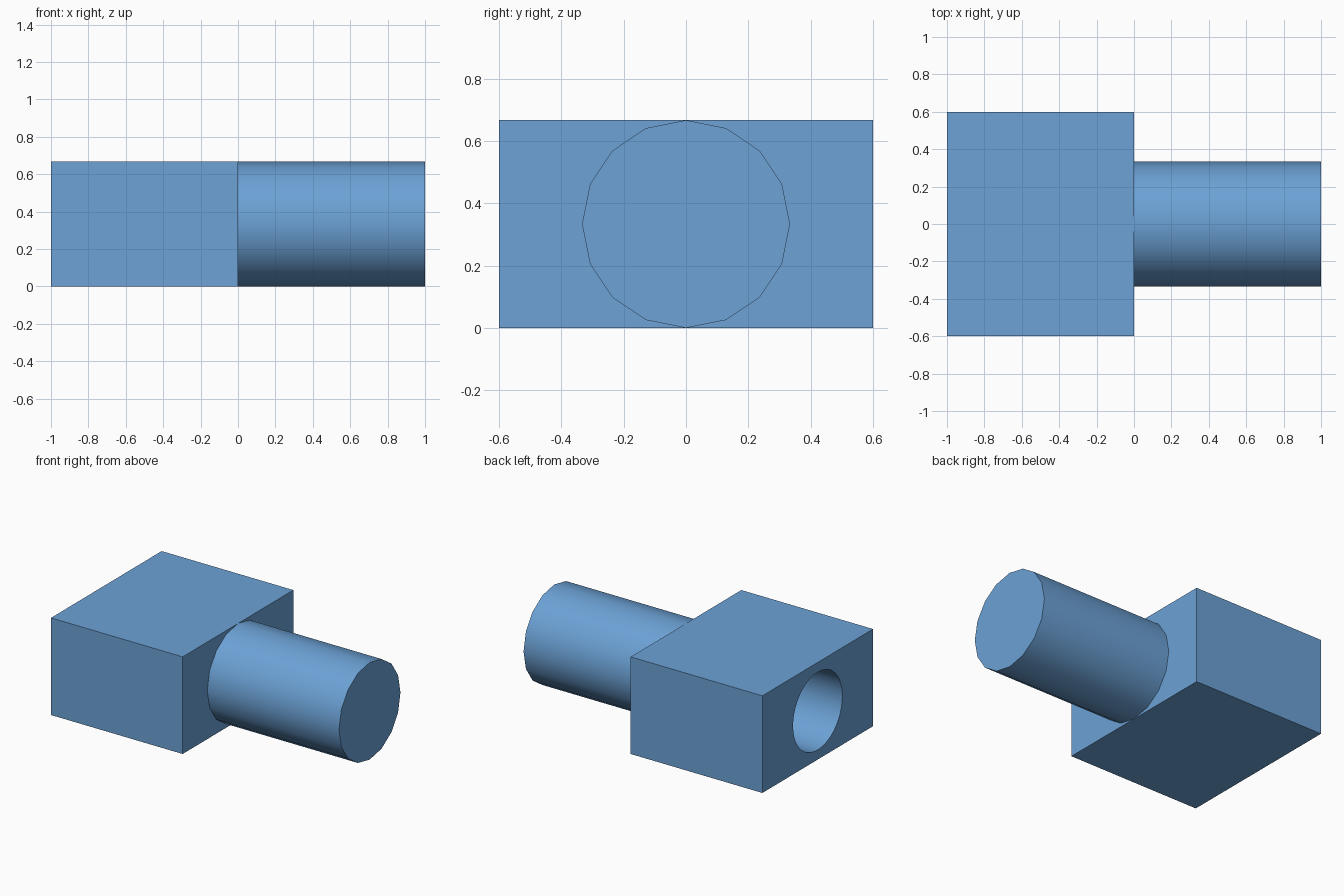
import bpy
import math

# Remove the default cube
default = bpy.data.objects.get("Cube")
if default:
    bpy.data.objects.remove(default, do_unlink=True)

RADIUS = 1 / 3       # peg radius, also half the block height
HOLE_RADIUS = 0.267

# The single colour
COLOUR = (0.15, 0.36, 0.67, 1)
blue = bpy.data.materials.new("soft_blue")
blue.use_nodes = True
blue.diffuse_color = COLOUR
for node in blue.node_tree.nodes:
    if node.type == 'BSDF_PRINCIPLED':
        node.inputs["Base Color"].default_value = COLOUR


def finish(obj, name):
    obj.name = name
    obj.data.name = name
    obj.data.materials.clear()
    obj.data.materials.append(blue)


def x_cylinder(name, radius, x0, x1, sides):
    """Cylinder lying along x, with a vertex at the very top."""
    bpy.ops.mesh.primitive_cylinder_add(
        vertices=sides, radius=radius, depth=x1 - x0,
        location=((x0 + x1) / 2, 0, RADIUS), rotation=(0, math.pi / 2, 0))
    obj = bpy.context.object
    finish(obj, name)
    return obj


def smooth(obj):
    bpy.ops.object.select_all(action='DESELECT')
    obj.select_set(True)
    bpy.context.view_layer.objects.active = obj
    bpy.ops.object.shade_smooth_by_angle(angle=math.radians(30))


# Solid round peg
peg = x_cylinder("peg", RADIUS, 0, 1, 16)
smooth(peg)

# Cutter for the socket, passing through the whole block
cutter = x_cylinder("socket_cutter", HOLE_RADIUS, -1.1, 0.1, 64)

# Block with the socket bored along x; the peg closes its inner end
bpy.ops.mesh.primitive_cube_add(size=1, location=(-0.5, 0, RADIUS))
block = bpy.context.object
block.scale = (1, 1.2, 2 * RADIUS)
bpy.ops.object.transform_apply(location=False, rotation=False, scale=True)
finish(block, "block")
bore = block.modifiers.new("socket", 'BOOLEAN')
bore.operation = 'DIFFERENCE'
bore.solver = 'EXACT'
bore.object = cutter
bpy.ops.object.modifier_apply(modifier=bore.name)
bpy.data.objects.remove(cutter, do_unlink=True)
smooth(block)
